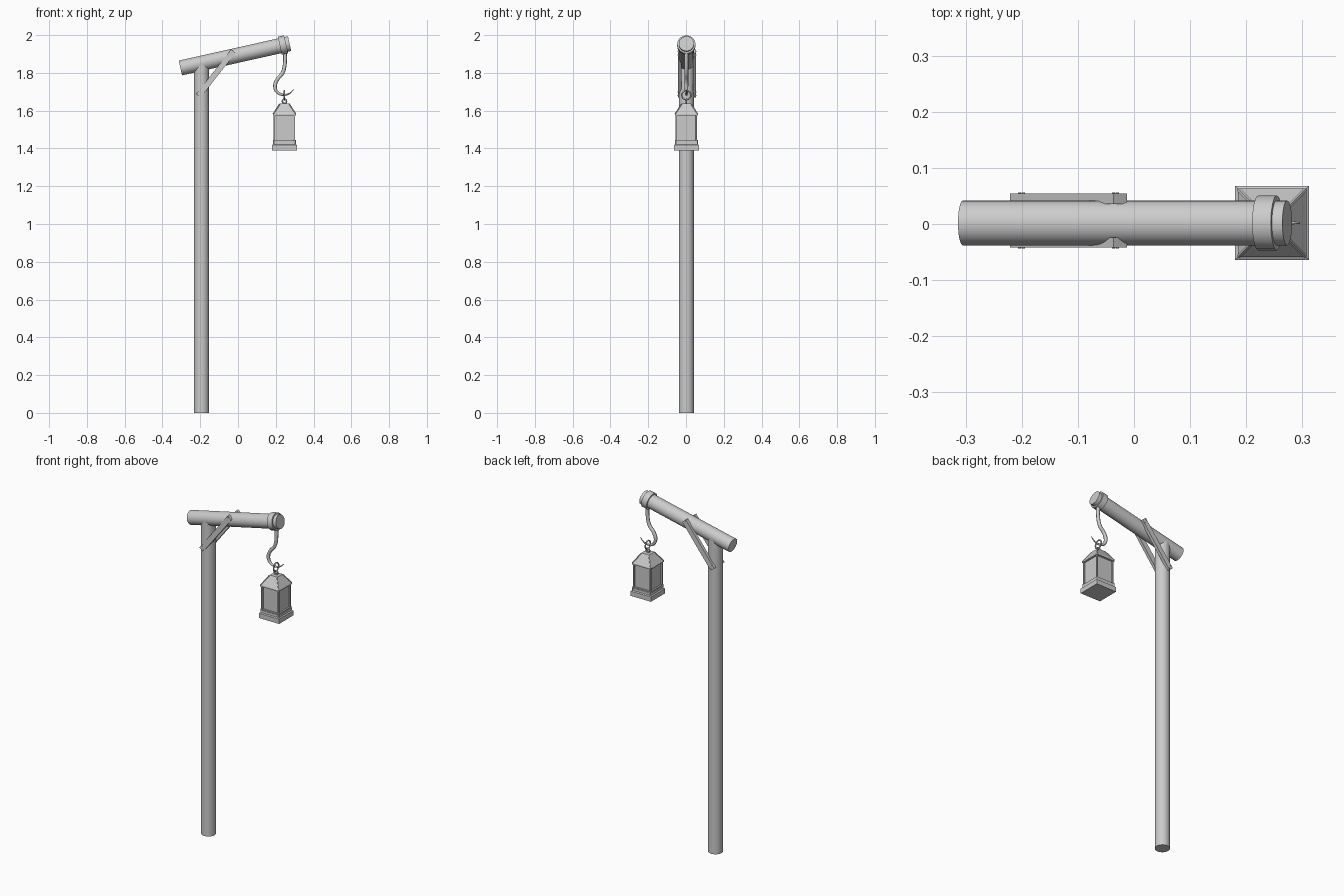
import bpy, bmesh, math
from mathutils import Vector, Matrix

cube = bpy.data.objects.get("Cube")
if cube:
    bpy.data.objects.remove(cube, do_unlink=True)

grey = bpy.data.materials.new("weathered grey")
grey.use_nodes = True
COLOUR = (0.6, 0.6, 0.6, 1)
grey.diffuse_color = COLOUR
grey.node_tree.nodes["Principled BSDF"].inputs["Base Color"].default_value = COLOUR

Y0 = 0.002          # depth of the post, beam and lantern centre line
LX = 0.246          # lantern centre


def finish(name, bm, smooth=False):
    bmesh.ops.recalc_face_normals(bm, faces=bm.faces)
    mesh = bpy.data.meshes.new(name)
    bm.to_mesh(mesh)
    bm.free()
    mesh.materials.append(grey)
    obj = bpy.data.objects.new(name, mesh)
    bpy.context.collection.objects.link(obj)
    if smooth:
        bpy.ops.object.select_all(action='DESELECT')
        obj.select_set(True)
        bpy.context.view_layer.objects.active = obj
        bpy.ops.object.shade_smooth_by_angle(angle=math.radians(40))
    return obj


def rod(name, a, b, radius, sides=16, end_radius=None):
    a, b = Vector(a), Vector(b)
    d = b - a
    mat = Matrix.Translation((a + b) / 2) @ d.to_track_quat('Z', 'Y').to_matrix().to_4x4()
    bm = bmesh.new()
    bmesh.ops.create_cone(bm, cap_ends=True, segments=sides, radius1=radius,
                          radius2=radius if end_radius is None else end_radius,
                          depth=d.length, matrix=mat)
    return finish(name, bm, True)


def box(name, centre, size, tilt=0):
    bm = bmesh.new()
    mat = (Matrix.Translation(centre) @ Matrix.Rotation(-tilt, 4, 'Y')
           @ Matrix.Diagonal((*size, 1)))
    bmesh.ops.create_cube(bm, size=1, matrix=mat)
    return finish(name, bm)


def square_stack(name, levels):
    """Loft square sections given as (half width, height)."""
    bm = bmesh.new()
    rings = [[bm.verts.new((LX + sx * h, Y0 + sy * h, z))
              for sx, sy in ((-1, -1), (1, -1), (1, 1), (-1, 1))] for h, z in levels]
    for low, high in zip(rings, rings[1:]):
        for i in range(4):
            j = (i + 1) % 4
            bm.faces.new((low[i], low[j], high[j], high[i]))
    bm.faces.new(rings[0])
    bm.faces.new(rings[-1])
    return bm


def torus(name, centre, major, minor, rotation):
    bpy.ops.mesh.primitive_torus_add(location=centre, rotation=rotation, major_radius=major,
                                     minor_radius=minor, major_segments=20, minor_segments=8)
    obj = bpy.context.object
    obj.name = name
    obj.data.materials.append(grey)
    bpy.ops.object.shade_smooth_by_angle(angle=math.radians(60))


# Post, sloping beam and end collar
rod("post", (-0.193, Y0, 0), (-0.193, Y0, 1.85), 0.04, 24)
left, right = Vector((-0.305, Y0, 1.826)), Vector((0.273, Y0, 1.955))
axis = (right - left).normalized()
rod("beam", left, right, 0.04, 24)
collar = right - axis * 0.036
rod("collar", collar - axis * 0.017, collar + axis * 0.017, 0.049, 16)

# Diagonal braces on both sides, with nail heads
tilt = math.radians(52)
along = Vector((math.cos(tilt), 0, math.sin(tilt)))
across = Vector((-math.sin(tilt), 0, math.cos(tilt)))
for side, face in (("front", -0.042), ("back", 0.054)):
    out = math.copysign(1, face)
    mid = Vector((-0.117, face - out * 0.009, 1.797))
    box(side + "_brace", mid, (0.3, 0.018, 0.03), tilt)
    for end in (-1, 1):
        for k in (-1, 1):
            p = mid + along * (end * 0.136 + k * 0.005) + across * (k * 0.008)
            p.y = face
            rod(side + "_nail", p, p + Vector((0, out * 0.002, 0)), 0.003, 8)

# Tapering curved hook hanging from the beam
curve = bpy.data.curves.new("hook", 'CURVE')
curve.dimensions = '3D'
curve.bevel_depth = 0.01
curve.bevel_resolution = 2
curve.resolution_u = 5
curve.use_fill_caps = True
path = [(0.246, 1.94), (0.248, 1.85), (0.236, 1.80), (0.208, 1.765), (0.196, 1.73),
        (0.208, 1.698), (0.24, 1.684), (0.27, 1.69), (0.295, 1.712)]
spline = curve.splines.new('BEZIER')
spline.bezier_points.add(len(path) - 1)
for i, (pt, (x, z)) in enumerate(zip(spline.bezier_points, path)):
    pt.co = (x, Y0, z)
    pt.handle_left_type = pt.handle_right_type = 'AUTO'
    pt.radius = 1 if i < 5 else 1 - 0.21 * (i - 4)
hook = bpy.data.objects.new("hook", curve)
bpy.context.collection.objects.link(hook)
bpy.ops.object.select_all(action='DESELECT')
hook.select_set(True)
bpy.context.view_layer.objects.active = hook
bpy.ops.object.convert(target='MESH')
hook = bpy.context.object
hook.data.materials.clear()
hook.data.materials.append(grey)
bpy.ops.object.shade_smooth_by_angle(angle=math.radians(60))

# Hanging ring and the eyelet on the lantern
torus("lantern_ring", (LX, Y0, 1.682), 0.024, 0.004, (0, math.pi / 2, 0))
torus("lantern_eyelet", (LX, Y0, 1.65), 0.011, 0.004, (math.pi / 2, 0, 0))

# Lantern: stepped base, panelled body, roof with corner ribs
finish("lantern_base", square_stack("base", [(0.066, 1.39), (0.066, 1.418),
                                             (0.06, 1.422), (0.06, 1.437)]))
body = square_stack("body", [(0.057, 1.435), (0.057, 1.585)])
body.normal_update()
bmesh.ops.recalc_face_normals(body, faces=body.faces)
sides = [f for f in body.faces if abs(f.normal.z) < 0.5]
bmesh.ops.inset_individual(body, faces=sides, thickness=0.01)
bmesh.ops.inset_individual(body, faces=sides, thickness=0.001, depth=-0.008)
finish("lantern_body", body)
finish("lantern_roof", square_stack("roof", [(0.061, 1.575), (0.061, 1.583), (0.027, 1.634),
                                             (0.025, 1.638)]))
for sx in (-1, 1):
    for sy in (-1, 1):
        rod("roof_rib", (LX + sx * 0.059, Y0 + sy * 0.059, 1.582),
            (LX + sx * 0.026, Y0 + sy * 0.026, 1.634), 0.004, 6)
        rod("base_stud", (LX + sx * 0.055, Y0 + sy * 0.055, 1.42),
            (LX + sx * 0.055, Y0 + sy * 0.055, 1.444), 0.006, 8)
